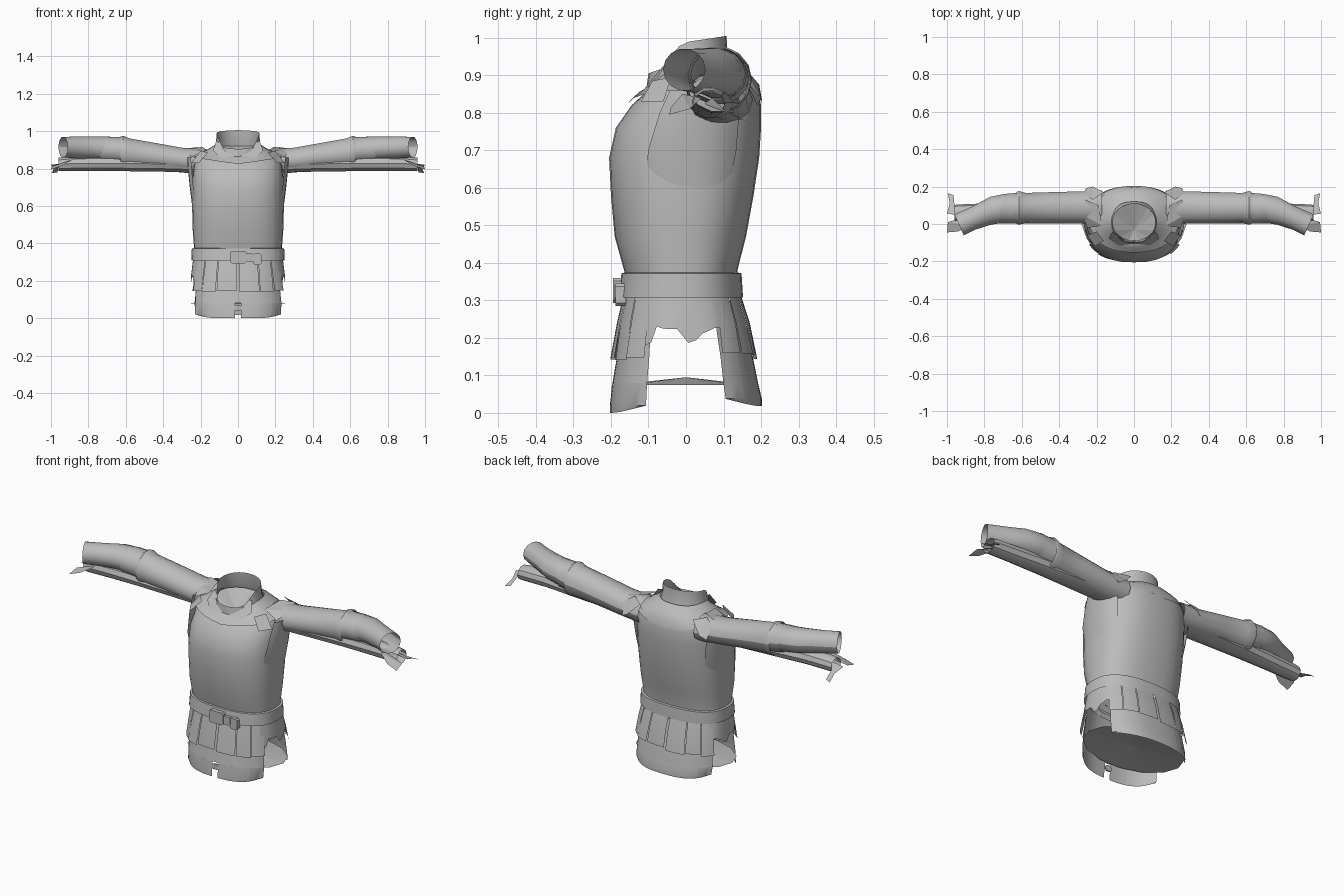
import bpy, math, random
from mathutils import Vector

random.seed(4)
if "Cube" in bpy.data.objects:
    bpy.data.objects.remove(bpy.data.objects["Cube"], do_unlink=True)

grey = bpy.data.materials.new("plain grey")
grey.use_nodes = True
grey.diffuse_color = (0.5, 0.5, 0.5, 1)
grey.node_tree.nodes["Principled BSDF"].inputs["Base Color"].default_value = (0.5, 0.5, 0.5, 1)


def make(name, verts, faces, mirror=False, smooth=True):
    me = bpy.data.meshes.new(name)
    me.from_pydata([tuple(v) for v in verts], [], faces)
    me.update()
    me.materials.append(grey)
    ob = bpy.data.objects.new(name, me)
    bpy.context.collection.objects.link(ob)
    if mirror:
        ob.modifiers.new("mirror", 'MIRROR').use_mirror_merge = False
    if smooth:
        bpy.ops.object.select_all(action='DESELECT')
        ob.select_set(True)
        bpy.context.view_layer.objects.active = ob
        bpy.ops.object.shade_smooth_by_angle(angle=math.radians(35))
    return ob


def oval(ring, deg, power=2.5):
    # point on a squarish oval; 0 degrees is the front, 90 is the left side
    z, rx, yf, yb = ring
    s, c = math.sin(math.radians(deg)), math.cos(math.radians(deg))
    e = 2 / power
    x = rx * math.copysign(abs(s) ** e, s)
    y = (yf + yb) / 2 - (yb - yf) / 2 * math.copysign(abs(c) ** e, c)
    return Vector((x, y, z))


def frontness(deg):
    return max(0, math.cos(math.radians(deg)))


def grid(rows, cols):
    return [(r * cols + c, r * cols + c + 1, (r + 1) * cols + c + 1, (r + 1) * cols + c)
            for r in range(rows - 1) for c in range(cols - 1)]


def shell(name, rings, a0=0, a1=360, n=32, power=2.5, hem=None, **kw):
    # rings run bottom to top; hem(deg, row) shifts heights
    verts = []
    for r, ring in enumerate(rings):
        for i in range(n + 1):
            a = a0 + (a1 - a0) * i / n
            p = oval(ring, a, power)
            if hem:
                p.z += hem(a, r)
            verts.append(p)
    return make(name, verts, grid(len(rings), n + 1), **kw)


def tube(name, rings, n=14, slant=0, **kw):
    # rings along x: (x, y, z, ry, rz); slant shears the outer end
    verts = []
    for k, (x, y, z, ry, rz) in enumerate(rings):
        for i in range(n + 1):
            a = math.tau * i / n
            dx = slant * math.cos(a) if k == len(rings) - 1 else 0
            verts.append((x + dx, y + ry * math.cos(a), z + rz * math.sin(a)))
    return make(name, verts, grid(len(rings), n + 1), **kw)


# Breast and back armour, dipping at the throat
shell("torso", [(.33, .235, -.155, .135), (.38, .235, -.165, .137), (.47, .242, -.19, .16),
                (.58, .245, -.2, .18), (.68, .245, -.205, .195), (.76, .242, -.187, .2),
                (.82, .235, -.145, .2), (.87, .215, -.112, .19), (.9, .165, -.1, .165),
                (.925, .115, -.09, .12)],
      hem=lambda a, r: -.02 * max(0, r - 6) * frontness(a) ** 2)

# Flared rims around the arm openings
shell("armhole_rim", [(.6, .246, -.2, .185), (.7, .258, -.2, .198), (.8, .268, -.16, .2),
                      (.86, .272, -.12, .19)], 65, 128, 8, mirror=True,
      hem=lambda a, r: .06 * ((a - 100) / 35) ** 2 if r == 0 else 0)


# Draped yoke and standing collar with a notch at the throat
def yoke_hem(a, r):
    if r == 0:
        return .035 * abs(math.sin(math.radians(a)))
    return -(0, .02, .045, .065)[r] * frontness(a) ** 2


def collar_hem(a, r):
    if r == 2:
        return -.13 * frontness(a) ** 2 - .015 * (1 + math.cos(math.radians(a)))
    return -.035 * frontness(a) * (2 - r)


shell("yoke", [(.825, .238, -.153, .204), (.875, .21, -.125, .195), (.91, .15, -.108, .165),
               (.93, .12, -.095, .125)], power=2.3, hem=yoke_hem)
shell("collar", [(.885, .135, -.113, .13), (.94, .118, -.1, .112), (1.005, .114, -.09, .108)],
      n=24, power=2.1, hem=collar_hem)
for side, tag in ((1, "left"), (-1, "right")):
    make(tag + "_collar_flap", [(side * .115, -.04, .95), (side * .135, -.075, .895),
                                (side * .065, -.135, .835), (side * .005, -.12, .85)],
         [(0, 1, 2, 3)], smooth=False)

# Closing fans: neck lining tilted to the throat, and skirt floor
for name, ring, tip, dip in (("neck_lining", (.92, .118, -.092, .11), (0, -.03, .86), .065),
                             ("skirt_floor", (.075, .28, -.185, .18), (0, 0, .095), 0)):
    n = 14
    rim = [oval(ring, 360 * (i - .5) / n, 2) for i in range(n)]
    for i, p in enumerate(rim):
        p.z -= dip * frontness(360 * (i - .5) / n) ** 2
    make(name, rim + [Vector(tip)], [(i, (i + 1) % n, n) for i in range(n)], smooth=False)

# Belt with buckle
shell("belt", [(.308, .25, -.18, .152), (.372, .247, -.172, .148)])
shell("belt_edge", [(.372, .247, -.172, .148), (.374, .236, -.163, .137)])


def block(name, x0, x1, z0, z1, y0, y1):
    c = .008
    out = [(x0 + c, z0), (x1 - c, z0), (x1, z0 + c), (x1, z1 - c),
           (x1 - c, z1), (x0 + c, z1), (x0, z1 - c), (x0, z0 + c)]
    verts = [(x, y, z) for y in (y0, y1) for x, z in out]
    faces = [tuple(range(8)), tuple(range(15, 7, -1))]
    faces += [(i, i + 8, (i + 1) % 8 + 8, (i + 1) % 8) for i in range(8)]
    make(name, verts, faces, smooth=False)


block("buckle", -.042, .045, .293, .36, -.195, -.17)
block("belt_strap", .04, .085, .3, .345, -.19, -.168)
block("belt_keeper", .08, .125, .285, .345, -.188, -.16)
block("hanging_strap_end", -.02, .018, .04, .07, -.198, -.19)

# Two tiers of skirt plates, front and back, each plate set slightly in or out
STEP = 21
for tag, centre in (("front", 0), ("back", 180)):
    back = centre == 180
    lift = .018 if back else 0
    for i in range(6):
        a0 = centre + (i - 3) * STEP
        out = .004 * (i % 2)
        drop = random.uniform(-.006, .016)
        shell(f"{tag}_upper_plate_{i}",
              [(.145 + drop, .264 + out, -.198 - out, .186 + out), (.24, .252, -.184, .17),
               (.33, .237, -.163, .141)], a0 + .5, a0 + STEP - .5, 4)
        shell(f"{tag}_lower_plate_{i}",
              [(.08, .25 + out, -.196, .192), (.15, .246, -.184, .178), (.3, .235, -.162, .142)],
              a0 - .5, a0 + STEP + .5, 4)
        # tails below, parted at the middle of the front
        slit_left = 2 if not back and i == 3 else -.5
        slit_right = 2 if not back and i == 2 else -.5
        shell(f"{tag}_plate_tail_{i}",
              [(lift, .243, -.203, .202), (.02 + lift, .25, -.203, .202), (.08, .25 + out, -.196, .192)],
              a0 + slit_left, a0 + STEP - slit_right, 4,
              hem=lambda a, r, c=centre: .03 * abs(math.sin(math.radians(a - c))) ** 4 if r == 0 else 0)

# Ragged short cloth at the hips
shell("hip_cloth", [(.205, .252, -.192, .175), (.26, .247, -.185, .165), (.34, .237, -.165, .142)],
      58, 122, 13, mirror=True, hem=lambda a, r: random.uniform(-.03, .03) if r == 0 else 0)

# Upper arm armour, elbow flare and forearm guard
tube("upper_arm", [(.17, .09, .835, .088, .07), (.3, .088, .845, .086, .068), (.45, .086, .866, .084, .074),
                   (.58, .085, .881, .081, .082), (.615, .086, .888, .09, .09), (.628, .086, .888, .086, .085)],
     mirror=True)
tube("forearm", [(.6, .088, .902, .075, .066), (.7, .083, .905, .076, .066), (.77, .07, .91, .075, .064),
                 (.85, .035, .912, .066, .06), (.935, -.005, .915, .056, .056)], slant=.025, mirror=True)
tube("elbow_wrap", [(.615, .085, .893, .083, .072), (.66, .083, .898, .08, .072),
                    (.71, .083, .903, .079, .07)], slant=-.03, mirror=True)

# Thin sleeve hanging underneath the armour
tube("sleeve", [(.2, .08, .82, .07, .045), (.4, .075, .825, .065, .044), (.62, .07, .827, .056, .043),
                (.8, .062, .828, .048, .042), (.93, .06, .825, .045, .041), (.96, .06, .822, .042, .038)],
     n=10, mirror=True)

# Torn cloth flaps at the wrists
make("front_wrist_flap", [(.88, -.01, .85), (.9, .04, .84), (.995, .01, .81), (1, -.045, .795), (.94, -.04, .815)],
     [(0, 1, 2), (0, 2, 3, 4)], mirror=True, smooth=False)
make("rear_wrist_flap", [(.89, .07, .84), (.96, .05, .825), (1, .055, .82), (.985, .11, .8), (.995, .165, .775),
                         (.965, .155, .78), (.96, .1, .81)],
     [(0, 1, 6), (1, 2, 3, 6), (6, 3, 4, 5)], mirror=True, smooth=False)

# Loose plates over the shoulders
make("shoulder_flap", [(.17, -.01, .9), (.25, -.02, .86), (.275, .05, .895), (.26, .13, .91), (.19, .1, .915)],
     [(0, 1, 2), (0, 2, 4), (2, 3, 4)], mirror=True, smooth=False)
make("rear_shoulder_flap", [(.16, .17, .9), (.22, .2, .84), (.26, .19, .82), (.265, .155, .89), (.22, .13, .915)],
     [(0, 1, 4), (1, 2, 3, 4)], mirror=True, smooth=False)
make("front_shoulder_flap", [(.16, -.09, .885), (.21, -.12, .83), (.25, -.06, .83), (.2, -.04, .895)],
     [(0, 1, 2, 3)], mirror=True, smooth=False)
